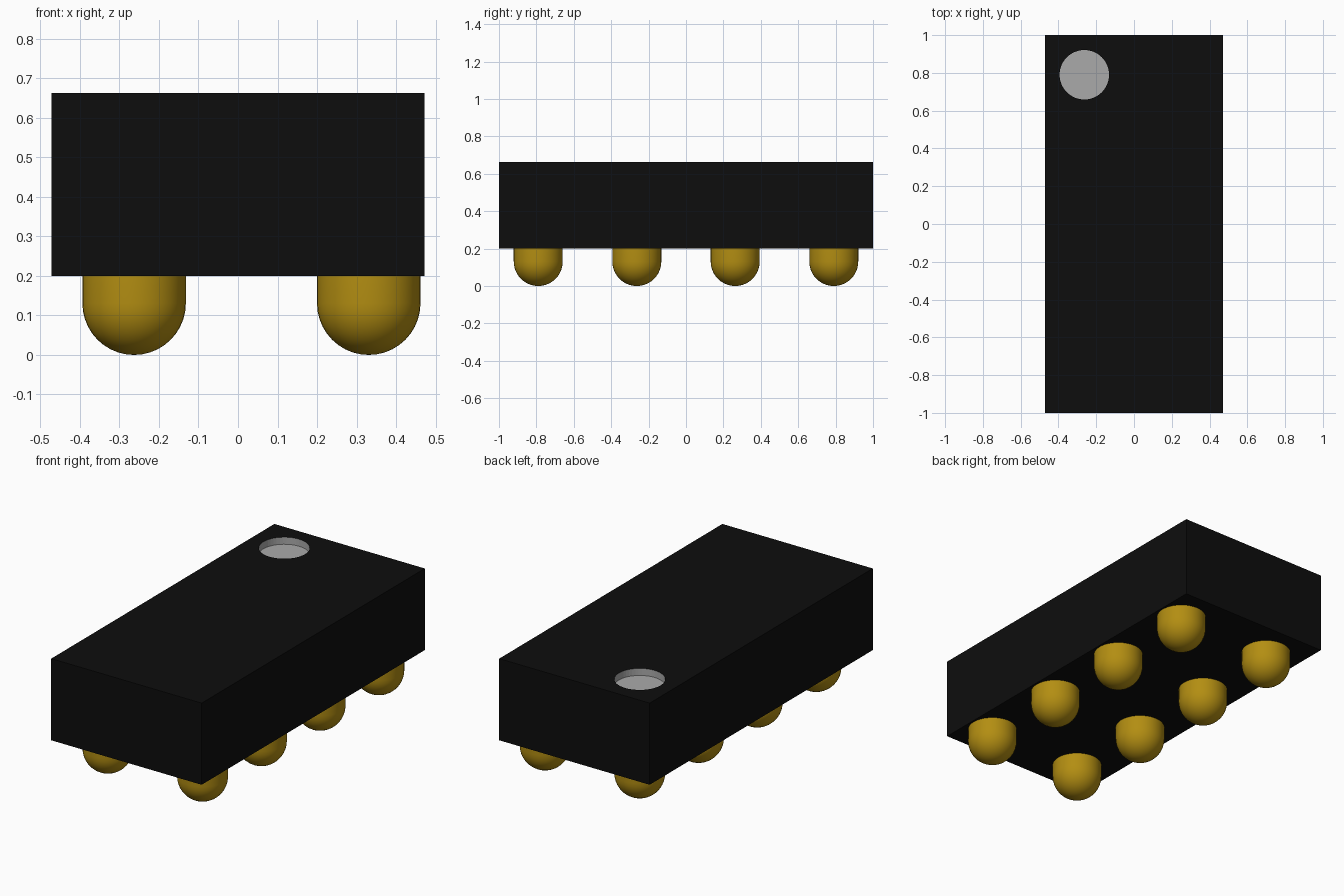
import bpy, bmesh, math
from mathutils import Matrix, Vector

if "Cube" in bpy.data.objects:
    bpy.data.objects.remove(bpy.data.objects["Cube"], do_unlink=True)


def material(name, rgb):
    m = bpy.data.materials.new(name)
    m.use_nodes = True
    m.diffuse_color = (*rgb, 1)
    bsdf = next(n for n in m.node_tree.nodes if n.type == 'BSDF_PRINCIPLED')
    bsdf.inputs["Base Color"].default_value = (*rgb, 1)
    return m


black = material("black plastic", (0.004, 0.004, 0.004))
grey = material("light grey", (0.40, 0.40, 0.40))
gold = material("gold", (0.45, 0.27, 0.006))

HALF_X, HALF_Y = 0.472, 1.0
BASE, TOP = 0.20, 0.663
R = 0.131
ROWS_X = (-0.263, 0.331)
ROWS_Y = (-0.79, -0.263, 0.263, 0.79)
MARK = Vector((ROWS_X[0], ROWS_Y[3], TOP))
DEPTH = 0.04


def add_object(name, bm, mats):
    me = bpy.data.meshes.new(name)
    bm.to_mesh(me)
    bm.free()
    for m in mats:
        me.materials.append(m)
    ob = bpy.data.objects.new(name, me)
    bpy.context.collection.objects.link(ob)
    return ob


# Body block
bm = bmesh.new()
bmesh.ops.create_cube(bm, size=1, matrix=Matrix.LocRotScale(
    Vector((0, 0, (BASE + TOP) / 2)), None, Vector((2 * HALF_X, 2 * HALF_Y, TOP - BASE))))
body = add_object("body", bm, [black, grey])

# Round recess cut into the top corner
bm = bmesh.new()
bmesh.ops.create_cone(bm, cap_ends=True, segments=48, radius1=R, radius2=R,
                      depth=2 * DEPTH, matrix=Matrix.Translation(MARK))
cutter = add_object("recess_cutter", bm, [])
cutter.hide_render = True
mod = body.modifiers.new("recess", 'BOOLEAN')
mod.operation = 'DIFFERENCE'
mod.object = cutter
mod.solver = 'EXACT'
bpy.context.view_layer.objects.active = body
bpy.ops.object.modifier_apply(modifier=mod.name)
bpy.data.objects.remove(cutter, do_unlink=True)

# Recess walls and floor are grey
me = body.data
for p in me.polygons:
    inside = all((me.vertices[v].co.xy - MARK.xy).length < R + 0.005 for v in p.vertices)
    p.material_index = 1 if inside else 0

# Contact bumps: short cylinder ending in a half sphere, spun from a profile
arc = [(R * math.sin(a), R - R * math.cos(a))
       for a in (math.pi / 2 * i / 10 for i in range(11))]
profile = arc + [(R, BASE), (0, BASE)]


def bump(name, x, y):
    bm = bmesh.new()
    vs = [bm.verts.new((r, 0, z)) for r, z in profile]
    es = [bm.edges.new(pair) for pair in zip(vs, vs[1:])]
    bmesh.ops.spin(bm, geom=vs + es, cent=(0, 0, 0), axis=(0, 0, 1),
                   angle=2 * math.pi, steps=40, use_duplicate=False)
    bmesh.ops.remove_doubles(bm, verts=bm.verts, dist=1e-4)
    bmesh.ops.recalc_face_normals(bm, faces=bm.faces)
    ob = add_object(name, bm, [gold])
    ob.location = (x, y, 0)
    bpy.ops.object.select_all(action='DESELECT')
    ob.select_set(True)
    bpy.context.view_layer.objects.active = ob
    bpy.ops.object.shade_smooth_by_angle(angle=math.radians(40))


for side, x in zip(("right", "left"), ROWS_X):
    for i, y in enumerate(ROWS_Y, 1):
        bump(f"contact_bump_{side}_{i}", x, y)
